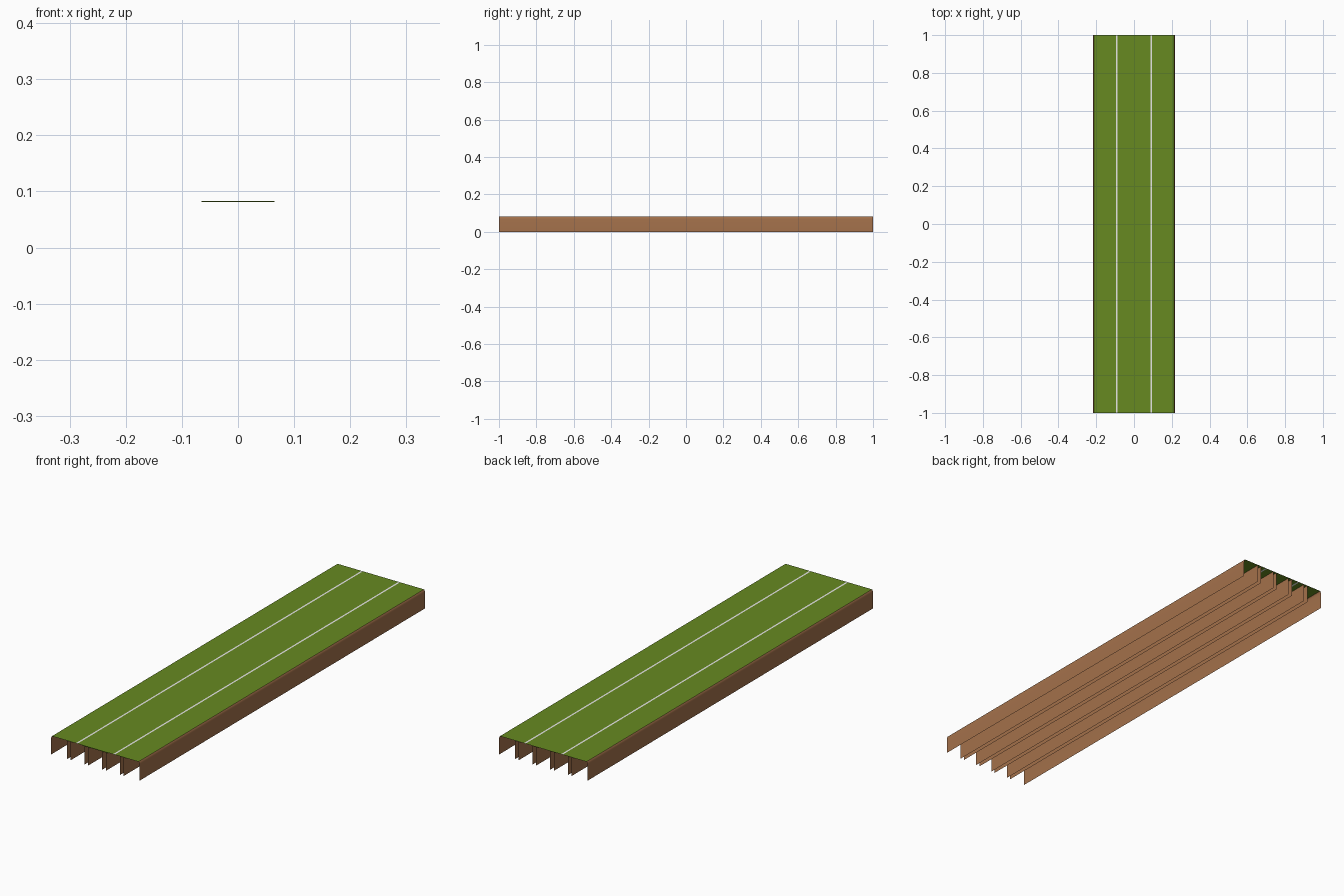
import bpy, bmesh

if "Cube" in bpy.data.objects:
    bpy.data.objects.remove(bpy.data.objects["Cube"])

HALF_W, HALF_L, TOP = 0.217, 1.0, 0.083


def material(name, rgb):
    m = bpy.data.materials.new(name)
    m.diffuse_color = (*rgb, 1)
    m.use_nodes = True
    m.node_tree.nodes["Principled BSDF"].inputs["Base Color"].default_value = m.diffuse_color
    return m


GREEN = material("grass green", (0.135, 0.255, 0.015))
BROWN = material("earth brown", (0.37, 0.165, 0.07))
WHITE = material("line white", (0.80, 0.80, 0.78))


def sheet(name, profile, mat, smooth=False):
    """Sweep an open (x, z) profile along the whole length as a thin sheet."""
    bm = bmesh.new()
    front = [bm.verts.new((x, -HALF_L, z)) for x, z in profile]
    back = [bm.verts.new((x, HALF_L, z)) for x, z in profile]
    for i in range(len(profile) - 1):
        f = bm.faces.new((front[i], front[i + 1], back[i + 1], back[i]))
        f.smooth = smooth
    me = bpy.data.meshes.new(name)
    bm.to_mesh(me)
    bm.free()
    me.materials.append(mat)
    ob = bpy.data.objects.new(name, me)
    bpy.context.collection.objects.link(ob)
    return ob


# Top surface: three green strips divided by two narrow white lines
LINE_X, LINE_HALF = 0.091, 0.004
EDGE = HALF_W - 0.005
sheet("left_grass", [(-EDGE, TOP), (-LINE_X - LINE_HALF, TOP)], GREEN)
sheet("middle_grass", [(-LINE_X + LINE_HALF, TOP), (LINE_X - LINE_HALF, TOP)], GREEN)
sheet("right_grass", [(LINE_X + LINE_HALF, TOP), (EDGE, TOP)], GREEN)
for side, s in (("left", -1), ("right", 1)):
    c = s * LINE_X
    sheet(side + "_white_line", [(c - LINE_HALF, TOP), (c + LINE_HALF, TOP)], WHITE)

# Outer walls, rounded slightly into the top
wall = [(HALF_W, 0), (HALF_W, 0.066), (HALF_W - 0.001, 0.075),
        (HALF_W - 0.0025, 0.08), (EDGE, TOP)]
sheet("right_wall", wall, BROWN, True)
sheet("left_wall", [(-x, z) for x, z in reversed(wall)], BROWN, True)

# Paired inner ribs that split the underside into five channels
for i in range(1, 5):
    c = -HALF_W + i * 2 * HALF_W / 5
    for side, s in (("left", 1), ("right", -1)):
        x = c - s * 0.009
        pts = [(x, 0), (x, TOP - 0.001)]
        sheet(f"rib_{i}_{side}", pts if s > 0 else pts[::-1], BROWN)

# Thin lip on the front edge
bm = bmesh.new()
bm.faces.new([bm.verts.new((x, -HALF_L, z)) for x, z in
              ((-0.065, TOP - 0.002), (0.065, TOP - 0.002), (0.065, TOP), (-0.065, TOP))])
me = bpy.data.meshes.new("front_lip")
bm.to_mesh(me)
bm.free()
me.materials.append(GREEN)
bpy.context.collection.objects.link(bpy.data.objects.new("front_lip", me))
